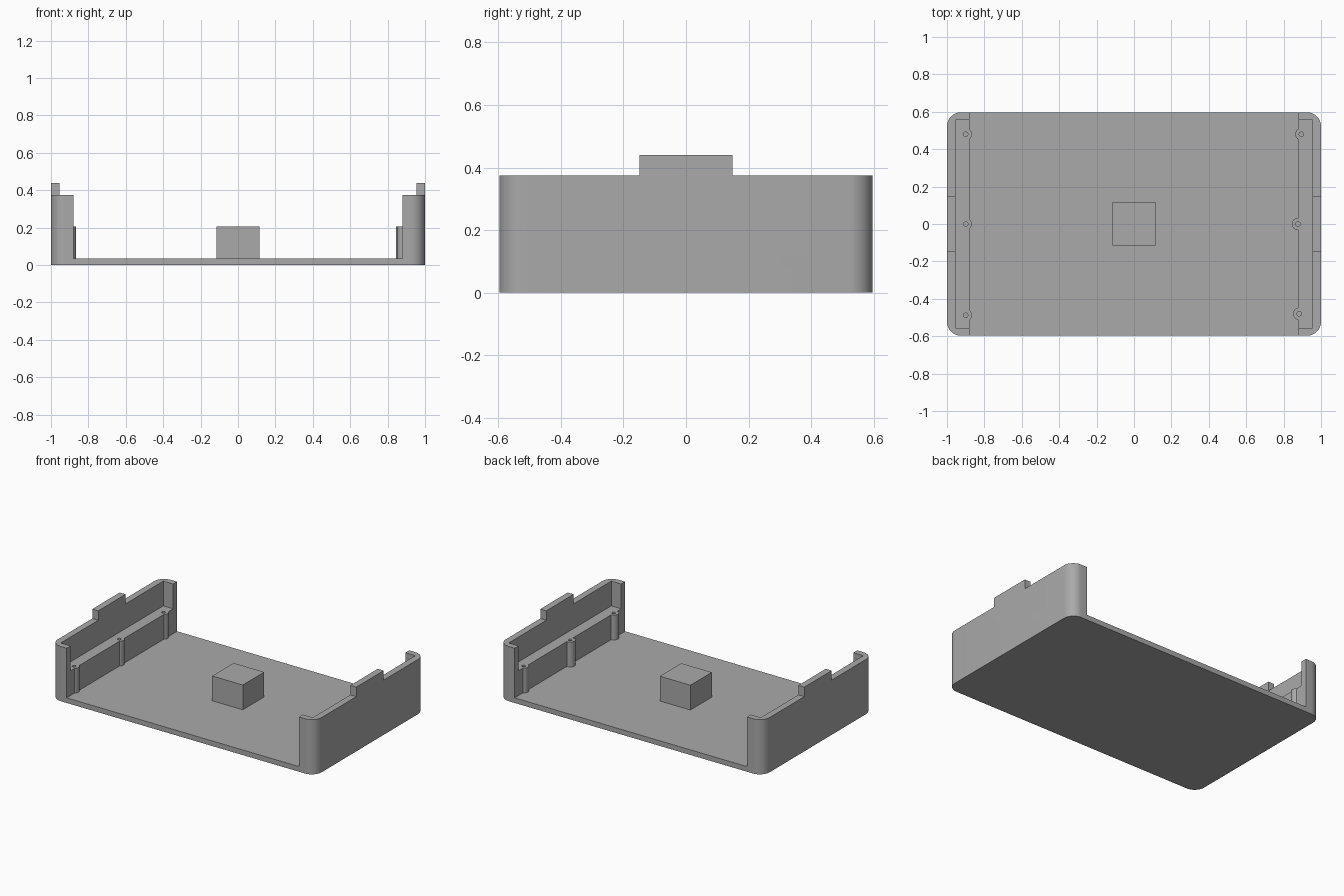
import bpy, bmesh, math

if "Cube" in bpy.data.objects:
    bpy.data.objects.remove(bpy.data.objects["Cube"], do_unlink=True)

grey = bpy.data.materials.new("plain grey")
grey.use_nodes = True
colour = (0.4, 0.4, 0.4, 1)
grey.diffuse_color = colour
grey.node_tree.nodes["Principled BSDF"].inputs["Base Color"].default_value = colour

FLOOR, LEDGE, RIM, TAB = 0.035, 0.205, 0.375, 0.44
INNER_X, LEDGE_X, INNER_Y, HALF_Y = 0.955, 0.88, 0.555, 0.597


def prism(name, outline, z0, z1):
    """Extrude a flat outline between two heights."""
    bm = bmesh.new()
    base = bm.faces.new([bm.verts.new((x, y, z0)) for x, y in outline])
    top = bmesh.ops.extrude_face_region(bm, geom=[base])["geom"]
    verts = [v for v in top if isinstance(v, bmesh.types.BMVert)]
    bmesh.ops.translate(bm, verts=verts, vec=(0, 0, z1 - z0))
    bmesh.ops.recalc_face_normals(bm, faces=bm.faces)
    mesh = bpy.data.meshes.new(name)
    bm.to_mesh(mesh)
    bm.free()
    mesh.materials.append(grey)
    obj = bpy.data.objects.new(name, mesh)
    bpy.context.collection.objects.link(obj)
    return obj


def box(name, x0, x1, y0, y1, z0, z1):
    return prism(name, [(x0, y0), (x1, y0), (x1, y1), (x0, y1)], z0, z1)


def circle(x, y, r, n):
    return [(x + r * math.cos(math.tau * i / n), y + r * math.sin(math.tau * i / n))
            for i in range(n)]


def rounded(hx, hy, r, steps=12):
    points = []
    for corner, (sx, sy) in enumerate([(1, 1), (-1, 1), (-1, -1), (1, -1)]):
        for i in range(steps + 1):
            a = math.pi / 2 * (corner + i / steps)
            points.append((sx * (hx - r) + r * math.cos(a), sy * (hy - r) + r * math.sin(a)))
    return points


def combine(target, tool, operation):
    """Apply a boolean and discard its tool."""
    mod = target.modifiers.new("combine", "BOOLEAN")
    mod.object, mod.operation, mod.solver = tool, operation, "EXACT"
    bpy.context.view_layer.objects.active = target
    bpy.ops.object.modifier_apply(modifier=mod.name)
    bpy.data.objects.remove(tool, do_unlink=True)


# Tray: rounded block with the middle channel cut from front to back
tray = prism("tray", rounded(1, HALF_Y, 0.075), 0, RIM)
combine(tray, box("channel", -LEDGE_X, LEDGE_X, -1, 1, FLOOR, 1), "DIFFERENCE")

# End pockets leave a thin wall above each ledge; a tab rises from each wall
for s in (-1, 1):
    a, b = sorted((s * 0.8, s * INNER_X))
    combine(tray, box("pocket", a, b, -INNER_Y, INNER_Y, LEDGE, 1), "DIFFERENCE")
    a, b = sorted((s * INNER_X, s))
    combine(tray, box("tab", a, b, -0.148, 0.148, RIM - 0.05, TAB), "UNION")

# Screw posts along the ledges, each with a pilot hole
posts = [(-0.9, 0.48), (-0.9, 0), (-0.9, -0.488), (0.895, 0.48), (0.877, 0), (0.883, -0.48)]
for x, y in posts:
    combine(tray, prism("post", circle(x, y, 0.033, 32), FLOOR - 0.02, LEDGE), "UNION")
for x, y in posts:
    combine(tray, prism("hole", circle(x, y, 0.012, 20), LEDGE - 0.13, 1), "DIFFERENCE")

# Block on the floor
block = box("centre_block", -0.116, 0.116, -0.114, 0.118, FLOOR, LEDGE)

bpy.ops.object.select_all(action="DESELECT")
tray.select_set(True)
bpy.context.view_layer.objects.active = tray
bpy.ops.object.shade_smooth_by_angle(angle=math.radians(30))
